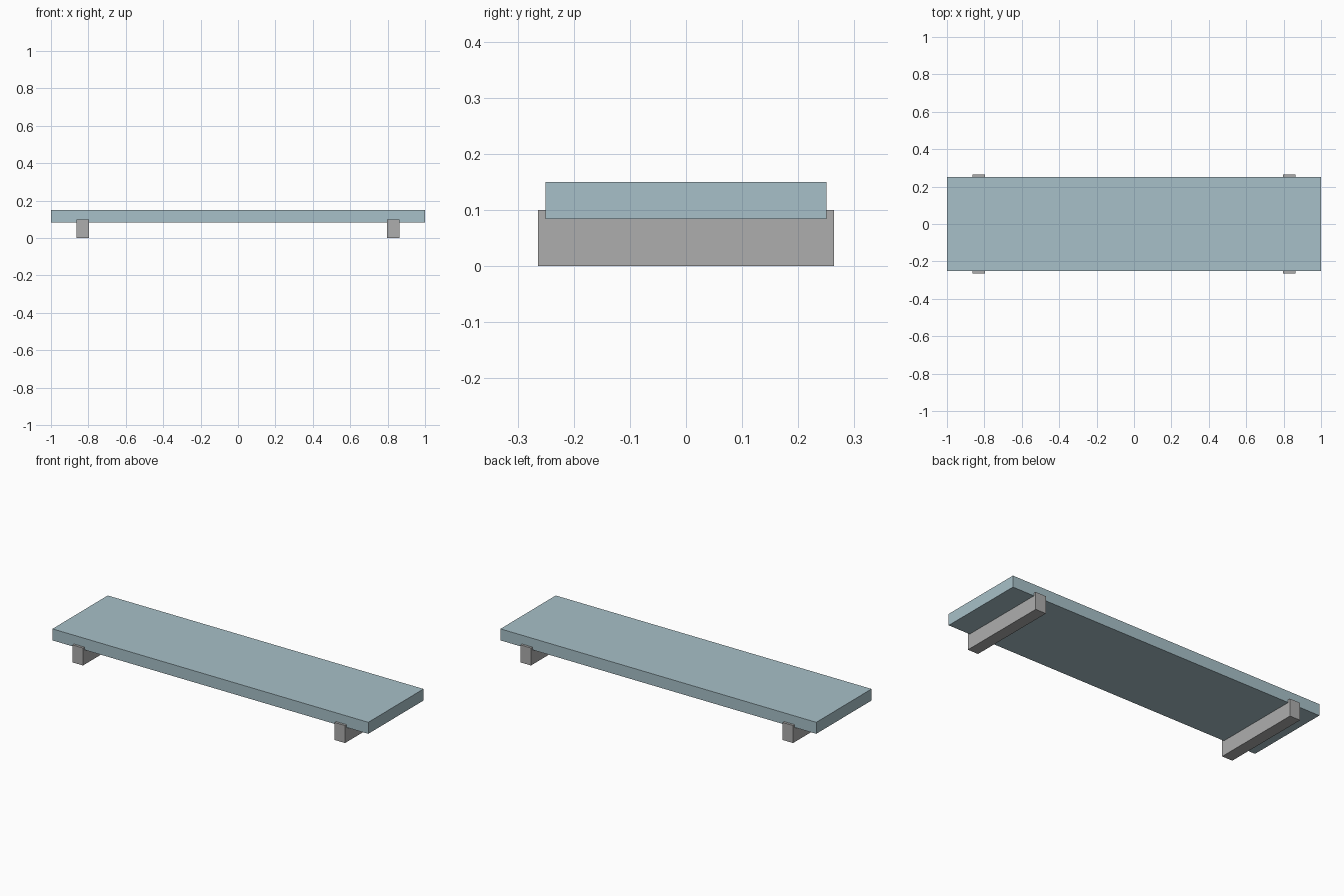
import bpy

default = bpy.data.objects.get("Cube")
if default:
    bpy.data.objects.remove(default, do_unlink=True)


def make_material(name, color):
    mat = bpy.data.materials.new(name)
    mat.use_nodes = True
    mat.diffuse_color = color
    mat.node_tree.nodes["Principled BSDF"].inputs["Base Color"].default_value = color
    return mat


def make_box(name, low, high, mat):
    center = [(a + b) / 2 for a, b in zip(low, high)]
    bpy.ops.mesh.primitive_cube_add(size=1, location=center)
    obj = bpy.context.object
    obj.name = name
    obj.scale = [b - a for a, b in zip(low, high)]
    bpy.ops.object.transform_apply(location=False, rotation=False, scale=True)
    obj.data.materials.append(mat)
    return obj


pale_blue = make_material("pale_blue", (0.39, 0.53, 0.58, 1))
grey = make_material("grey", (0.42, 0.42, 0.42, 1))

# Flat board
make_box("board", (-1, -0.25, 0.084), (1, 0.25, 0.15), pale_blue)

# Crosswise rails, let into the board and slightly longer than its depth
for side, x in (("left", 0.83), ("right", -0.83)):
    make_box(side + "_rail", (x - 0.033, -0.264, 0), (x + 0.033, 0.264, 0.1), grey)
